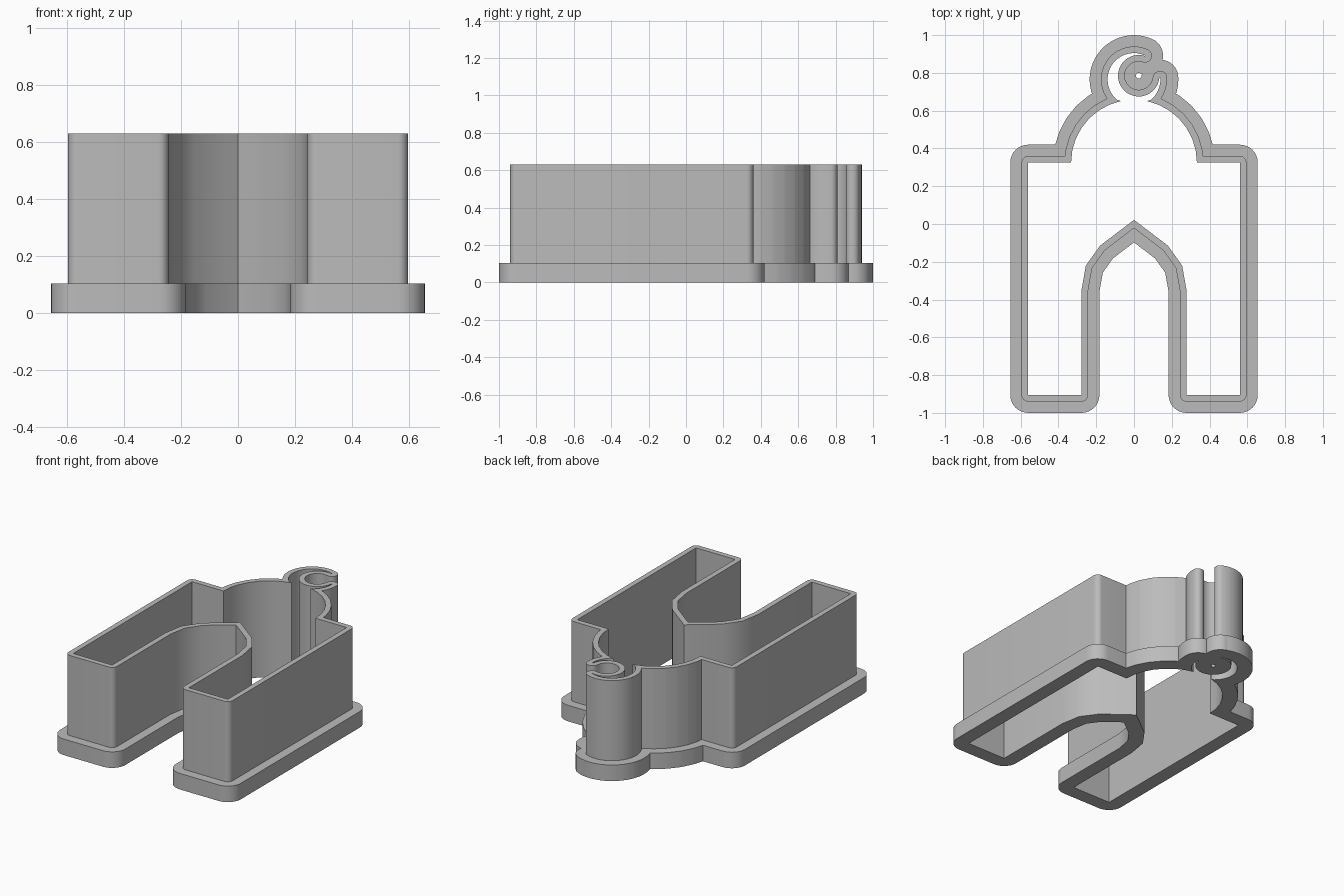
import bpy, bmesh, math
from mathutils import Vector
from mathutils.geometry import delaunay_2d_cdt, intersect_point_line

cube = bpy.data.objects.get("Cube")
if cube:
    bpy.data.objects.remove(cube, do_unlink=True)

WALL_T, BASE_T = 0.035, 0.095      # thickness outside the cavity outline
WALL_H, BASE_H = 0.63, 0.105


def arc(cx, cy, r, start, end, n):
    angles = [math.radians(start + (end - start) * i / n) for i in range(n + 1)]
    return [Vector((cx + r * math.cos(a), cy + r * math.sin(a))) for a in angles]


# Cavity outline, counter-clockwise: body, dome, crescent, doorway
door = [Vector(p) for p in ((0.278, -0.905), (0.278, -0.35), (0.255, -0.22), (0.18, -0.115))]
door_left = [Vector((-p.x, p.y)) for p in door]
outline = (
    [Vector((0.56, -0.905)), Vector((0.56, 0.325))]
    + arc(0, 0.325, 0.333, 0, 78, 7)
    + arc(0, 0.765, 0.14, -50, 4, 5)
    + arc(0.025, 0.785, 0.11, -6, -288, 26)
    + arc(0, 0.765, 0.14, 65, 230, 18)
    + arc(0, 0.325, 0.333, 102, 180, 7)
    + [Vector((-0.56, 0.325)), Vector((-0.56, -0.905))]
    + door_left + [Vector((0, 0.022))] + door[::-1]
)
count = len(outline)
segments = [(outline[i], outline[(i + 1) % count]) for i in range(count)]


def inside(p):
    hit = False
    for a, b in segments:
        if (a.y > p.y) != (b.y > p.y):
            if p.x < a.x + (b.x - a.x) * (p.y - a.y) / (b.y - a.y):
                hit = not hit
    return hit


def distance(p):
    best = 9.0
    for a, b in segments:
        q, t = intersect_point_line(p, a, b)
        q = a.lerp(b, min(1.0, max(0.0, t)))
        best = min(best, (p - q).length)
    return best


# Outline plus rounded outward offsets, as loose 2D edges
points, edges = [], []


def add_path(path):
    first = len(points)
    points.extend(path)
    edges.extend((first + i, first + i + 1) for i in range(len(path) - 1))


add_path(outline + outline[:1])
for thick in (WALL_T, BASE_T):
    for i, (a, b) in enumerate(segments):
        d = (b - a).normalized()
        n = Vector((d.y, -d.x)) * thick
        path = [a + n, b + n]
        c = segments[(i + 1) % count][1]
        e = (c - b).normalized()
        turn = math.degrees(math.atan2(d.x * e.y - d.y * e.x, d.dot(e)))
        if turn > 0.5:
            start = math.degrees(math.atan2(n.y, n.x))
            path += arc(b.x, b.y, thick, start, start + turn, max(1, round(turn / 12)))[1:]
        add_path(path)

flat, _, tris, *_ = delaunay_2d_cdt(points, edges, [], 0, 1e-5)

# Height of each cell: wall next to the cavity, flange around it
height = {}
for tri in tris:
    mid = sum((flat[v] for v in tri), Vector((0, 0))) / len(tri)
    if not inside(mid):
        dist = distance(mid)
        h = WALL_H if dist < WALL_T else BASE_H if dist < BASE_T else 0
        if h:
            height[tuple(tri)] = h

neighbour = {(t[i], t[(i + 1) % len(t)]): h for t, h in height.items() for i in range(len(t))}

# Solid mesh: underside, stepped tops and vertical sides
bm = bmesh.new()
cache = {}


def vert(i, z):
    if (i, z) not in cache:
        cache[i, z] = bm.verts.new((flat[i].x, flat[i].y, z))
    return cache[i, z]


for tri, h in height.items():
    bm.faces.new([vert(i, h) for i in tri])
    bm.faces.new([vert(i, 0) for i in reversed(tri)])
for (a, b), h in neighbour.items():
    low = neighbour.get((b, a), 0)
    if low < h:
        bm.faces.new((vert(a, low), vert(b, low), vert(b, h), vert(a, h)))

mesh = bpy.data.meshes.new("cutter_wall_and_flange")
bm.to_mesh(mesh)
bm.free()
cutter = bpy.data.objects.new("cutter_wall_and_flange", mesh)
bpy.context.collection.objects.link(cutter)

# Plain grey plastic
grey = bpy.data.materials.new("grey_plastic")
grey.use_nodes = True
colour = (0.5, 0.5, 0.5, 1)
grey.diffuse_color = colour
grey.node_tree.nodes["Principled BSDF"].inputs["Base Color"].default_value = colour
mesh.materials.append(grey)

bpy.ops.object.select_all(action="DESELECT")
cutter.select_set(True)
bpy.context.view_layer.objects.active = cutter
bpy.ops.object.shade_smooth_by_angle(angle=math.radians(30))
